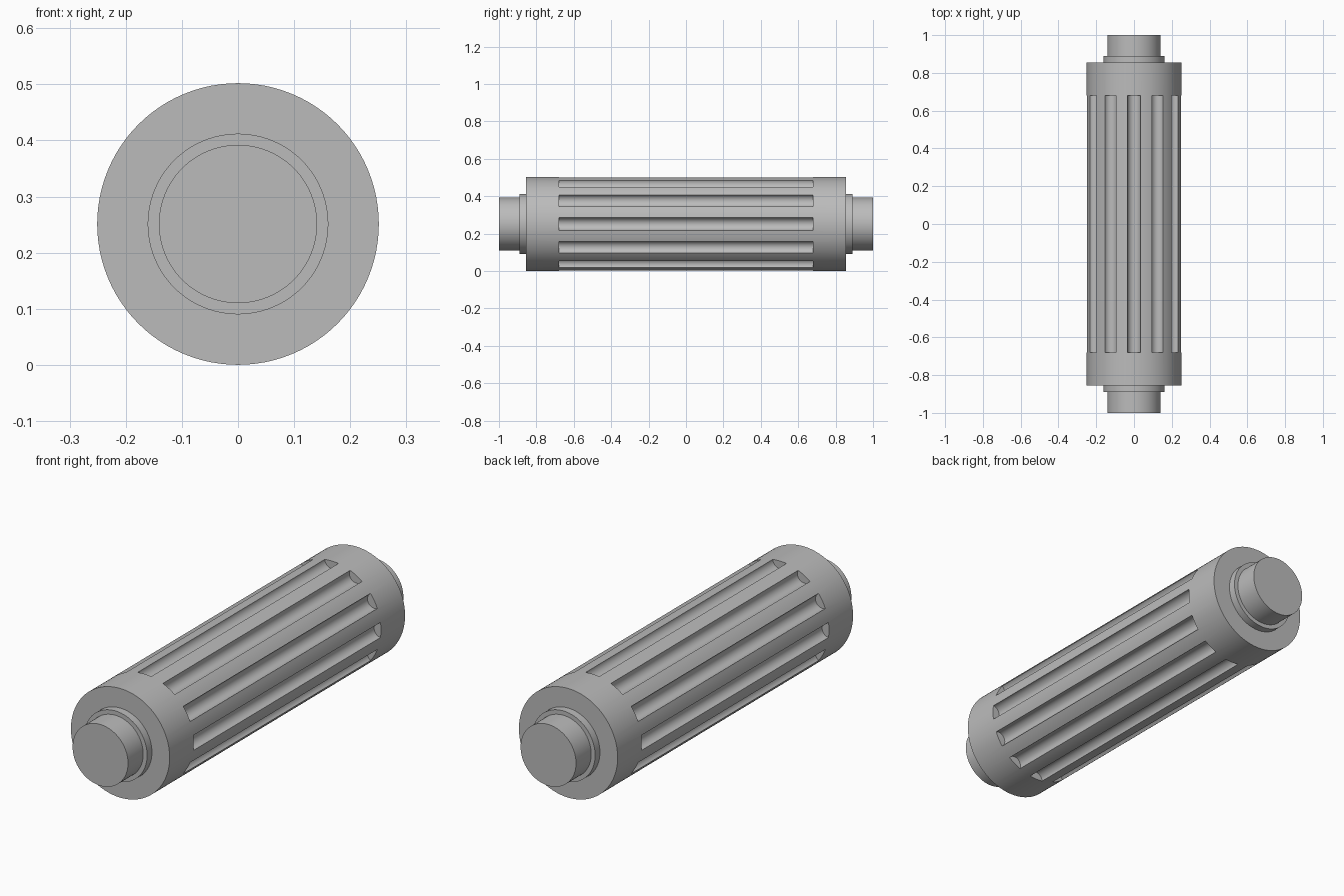
import bpy, bmesh
from math import pi, sin, cos
from mathutils import Matrix, Vector

cube = bpy.data.objects.get("Cube")
if cube:
    bpy.data.objects.remove(cube)

R = 0.251            # body radius, also the height of the axis
GROOVES = 12
GROOVE_R = 0.035
GROOVE_HALF = 0.68

grey = bpy.data.materials.new("plain grey")
grey.use_nodes = True
colour = (0.5, 0.5, 0.5, 1)
grey.diffuse_color = colour
grey.node_tree.nodes["Principled BSDF"].inputs["Base Color"].default_value = colour


def add_object(name, bm):
    mesh = bpy.data.meshes.new(name)
    bmesh.ops.recalc_face_normals(bm, faces=bm.faces)
    bm.to_mesh(mesh)
    bm.free()
    obj = bpy.data.objects.new(name, mesh)
    bpy.context.collection.objects.link(obj)
    mesh.materials.append(grey)
    return obj


def add_rod(bm, radius, half_length, centre, sides):
    """Capped cylinder lying along y."""
    place = Matrix.Translation(centre) @ Matrix.Rotation(pi / 2, 4, 'X')
    bmesh.ops.create_cone(bm, cap_ends=True, segments=sides, radius1=radius,
                          radius2=radius, depth=2 * half_length, matrix=place)


# Stepped roller: shaft, collar, body, collar, shaft turned as one solid
profile = [(0.141, 1.0), (0.141, 0.89), (0.161, 0.89),
           (0.161, 0.855), (R, 0.855)]
profile += [(r, -y) for r, y in reversed(profile)]
SIDES = 96
bm = bmesh.new()
rings = [[bm.verts.new((r * cos(2 * pi * i / SIDES), y,
                        R + r * sin(2 * pi * i / SIDES)))
          for i in range(SIDES)] for r, y in profile]
for a, b in zip(rings, rings[1:]):
    for i in range(SIDES):
        j = (i + 1) % SIDES
        bm.faces.new((a[i], a[j], b[j], b[i]))
bm.faces.new(rings[0])
bm.faces.new(rings[-1])
roller = add_object("fluted_roller", bm)

# Round-bottomed grooves around the body
bm = bmesh.new()
for k in range(GROOVES):
    angle = 2 * pi * k / GROOVES
    centre = Vector((R * cos(angle), 0, R + R * sin(angle)))
    add_rod(bm, GROOVE_R, GROOVE_HALF, centre, 32)
cutter = add_object("groove_cutter", bm)
cutter.hide_render = True
cutter.hide_set(True)

cut = roller.modifiers.new("grooves", 'BOOLEAN')
cut.operation = 'DIFFERENCE'
cut.solver = 'EXACT'
cut.object = cutter

# Apply the cut, then smooth the round walls
bpy.ops.object.select_all(action='DESELECT')
bpy.context.view_layer.objects.active = roller
roller.select_set(True)
bpy.ops.object.modifier_apply(modifier=cut.name)
bpy.data.objects.remove(cutter)
bpy.ops.object.shade_smooth_by_angle(angle=pi / 6)
